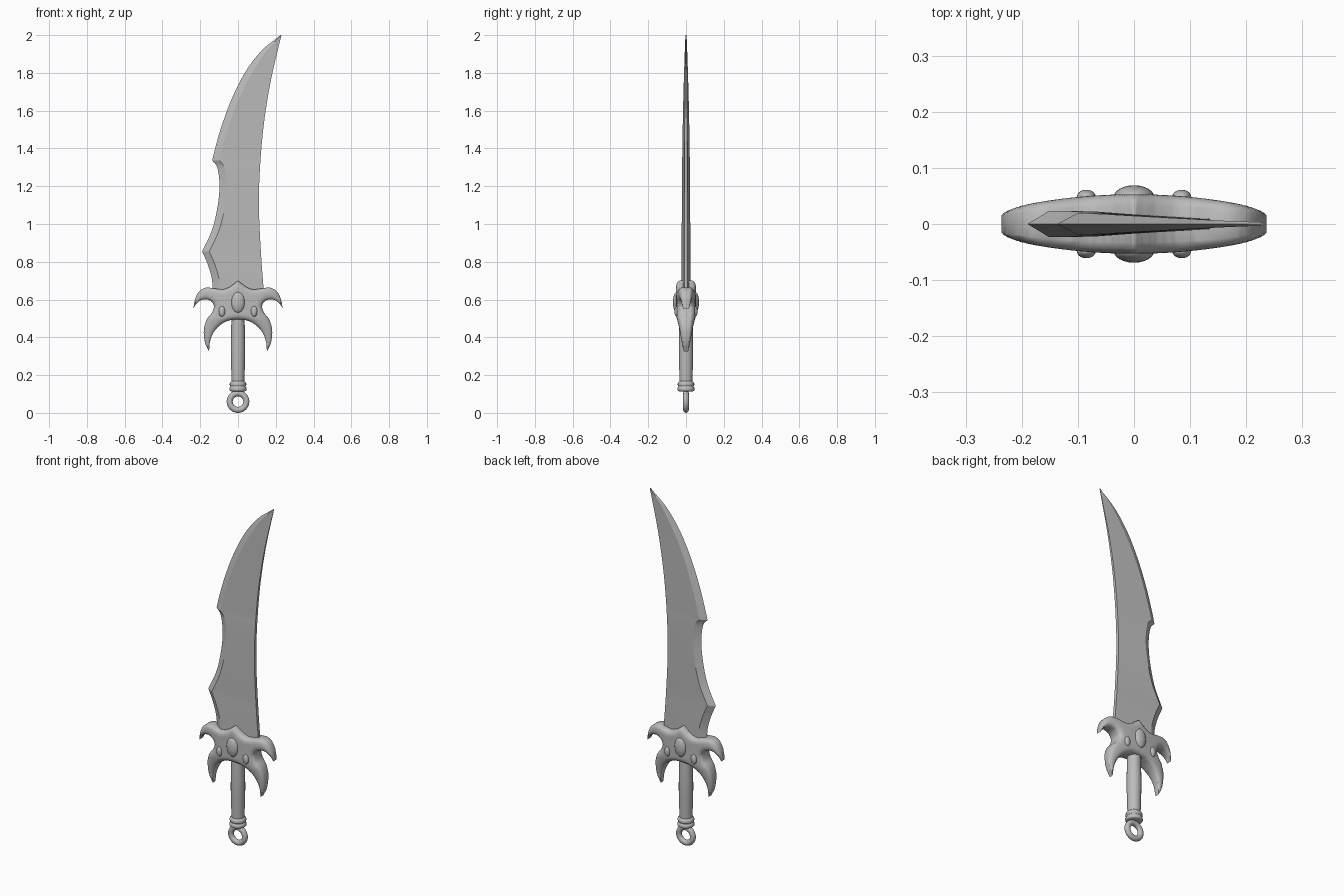
import bpy, bmesh, math
from mathutils import Vector, Matrix
from mathutils.geometry import intersect_point_line

cube = bpy.data.objects.get("Cube")
if cube:
    bpy.data.objects.remove(cube, do_unlink=True)

steel = bpy.data.materials.new("grey_steel")
steel.use_nodes = True
steel.diffuse_color = (0.5, 0.5, 0.5, 1)
steel.node_tree.nodes["Principled BSDF"].inputs["Base Color"].default_value = (0.5, 0.5, 0.5, 1)


def add_part(name, bm, angle=40):
    bmesh.ops.recalc_face_normals(bm, faces=bm.faces)
    mesh = bpy.data.meshes.new(name)
    bm.to_mesh(mesh)
    bm.free()
    obj = bpy.data.objects.new(name, mesh)
    bpy.context.collection.objects.link(obj)
    mesh.materials.append(steel)
    bpy.ops.object.select_all(action='DESELECT')
    obj.select_set(True)
    bpy.context.view_layer.objects.active = obj
    bpy.ops.object.shade_smooth_by_angle(angle=math.radians(angle))
    return obj


def spline(points, steps=4):
    """Smooth curve through 2D points."""
    p = [Vector(q) for q in points]
    p = [2 * p[0] - p[1]] + p + [2 * p[-1] - p[-2]]
    out = []
    for a, b, c, d in zip(p, p[1:], p[2:], p[3:]):
        for i in range(steps):
            t = i / steps
            out.append(0.5 * (2 * b + (c - a) * t + (2 * a - 5 * b + 4 * c - d) * t ** 2
                              + (3 * b - a - 3 * c + d) * t ** 3))
    return out + [p[-2]]


def loft(bm, rings):
    """Skin closed rings and cap both ends."""
    rings = [[bm.verts.new(co) for co in r] for r in rings]
    n = len(rings[0])
    for a, b in zip(rings, rings[1:]):
        for i in range(n):
            j = (i + 1) % n
            bm.faces.new((a[i], a[j], b[j], b[i]))
    bm.faces.new(rings[0])
    bm.faces.new(rings[-1])


# Blade: three scalloped arcs on the cutting edge, one bowed spine
arcs = [
    [(-.135, .6), (-.137, .7), (-.16, .785), (-.19, .855)],
    [(-.19, .855), (-.137, .97), (-.107, 1.1), (-.098, 1.21), (-.11, 1.3), (-.137, 1.336)],
    [(-.137, 1.336), (-.116, 1.42), (-.083, 1.53), (-.03, 1.67), (.042, 1.81), (.127, 1.92), (.226, 2)],
]
edge = spline(arcs[0]) + spline(arcs[1])[1:] + spline(arcs[2])[1:]
spine = spline([(.14, .6), (.122, .84), (.111, 1.08), (.116, 1.29),
                (.137, 1.53), (.175, 1.765), (.23, 2)], 8)


def spine_x(z):
    for a, b in zip(spine, spine[1:]):
        if z <= b.y:
            return a.x + (b.x - a.x) * (z - a.y) / (b.y - a.y)
    return spine[-1].x


rings = []
for xe, z in edge:
    xs = spine_x(z)
    xb = xe + min(.038, .3 * (xs - xe))
    t = .003 + .02 * (1 - ((z - .6) / 1.4) ** 3)
    s = .4 * t
    rings.append([(xe, 0, z), (xb, -t, z), (xs, -s, z), (xs, s, z), (xb, t, z)])
bm = bmesh.new()
loft(bm, rings)
add_part("blade", bm, 18)

# Guard: quarter shell with two horns, mirrored left-right and front-back
chains = [
    [(0, .7), (.022, .683), (.045, .667), (.08, .654), (.127, .659), (.17, .663),
     (.206, .643), (.228, .6), (.236, .553)],
    [(.236, .553), (.217, .582), (.185, .6), (.148, .595), (.128, .568), (.137, .532), (.165, .495),
     (.181, .44), (.175, .373), (.153, .325)],
    [(.153, .325), (.148, .378), (.127, .43), (.09, .468), (.048, .489), (0, .495)],
]
outline = spline(chains[0]) + spline(chains[1])[1:] + spline(chains[2])[1:]
outline[0].x = outline[-1].x = 0


def rim_distance(p):
    best = 1
    for a, b in zip(outline, outline[1:]):
        q, t = intersect_point_line(p, a, b)
        q = a.lerp(b, max(0, min(1, t)))
        best = min(best, (p - q.to_2d()).length)
    return best


def depth(x, z):
    d = .053 - .027 * (x / .235) ** 2
    return d * (1 - .55 * max(0, (.5 - z) / .175))


bm = bmesh.new()
bm.faces.new([bm.verts.new((p.x, 0, p.y)) for p in outline])
for axis, start, count in ((Vector((1, 0, 0)), 0, 30), (Vector((0, 0, 1)), .32, 48)):
    for i in range(1, count):
        bmesh.ops.bisect_plane(bm, geom=bm.verts[:] + bm.edges[:] + bm.faces[:],
                               plane_co=axis * (start + i * .008), plane_no=axis)
rim = [e for e in bm.edges if e.is_boundary and max(v.co.x for v in e.verts) > 1e-5]
for v in bm.verts:
    near = min(1, rim_distance(Vector((v.co.x, v.co.z))) / .03)
    v.co.y = -depth(v.co.x, v.co.z) * (.62 + .38 * math.sqrt(1 - (1 - near) ** 2))
wall = bmesh.ops.extrude_edge_only(bm, edges=rim)
for v in wall["geom"]:
    if isinstance(v, bmesh.types.BMVert):
        v.co.y = 0
guard = add_part("guard", bm, 45)
mirror = guard.modifiers.new("mirror", 'MIRROR')
mirror.use_axis = (True, True, False)
mirror.merge_threshold = .0005

# Domed studs on both faces of the guard
for side, y in (("front", -.048), ("back", .048)):
    for name, x, z, size in (("centre", 0, .585, (.036, .021, .056)),
                             ("left", .085, .537, (.017, .013, .028)),
                             ("right", -.085, .537, (.017, .013, .028))):
        bm = bmesh.new()
        bmesh.ops.create_uvsphere(bm, u_segments=24, v_segments=14, radius=1,
                                  matrix=Matrix.LocRotScale((x, y, z), None, size))
        add_part(f"{side}_{name}_stud", bm)


def lathe(name, profile, sides=20):
    bm = bmesh.new()
    turns = [2 * math.pi * i / sides for i in range(sides)]
    loft(bm, [[(r * math.cos(a), r * math.sin(a), z) for a in turns] for r, z in profile])
    return add_part(name, bm)


# Handle and its rounded end collar
lathe("grip", spline([(.034, .14), (.035, .2), (.038, .32), (.037, .42), (.034, .52)]))
lathe("collar", spline([(.034, .113), (.044, .118), (.045, .13), (.04, .14),
                        (.044, .148), (.042, .16), (.034, .168)]))

# Pommel ring
bm = bmesh.new()
rings = []
for i in range(33):
    a = 2 * math.pi * i / 32
    rings.append([((.044 + .016 * math.cos(b)) * math.cos(a), .015 * math.sin(b),
                   .06 + (.044 + .016 * math.cos(b)) * math.sin(a))
                  for b in (2 * math.pi * k / 12 for k in range(12))])
loft(bm, rings)
bmesh.ops.delete(bm, geom=[f for f in bm.faces if len(f.verts) > 4], context='FACES_ONLY')
bmesh.ops.remove_doubles(bm, verts=bm.verts, dist=1e-5)
add_part("pommel_ring", bm)
